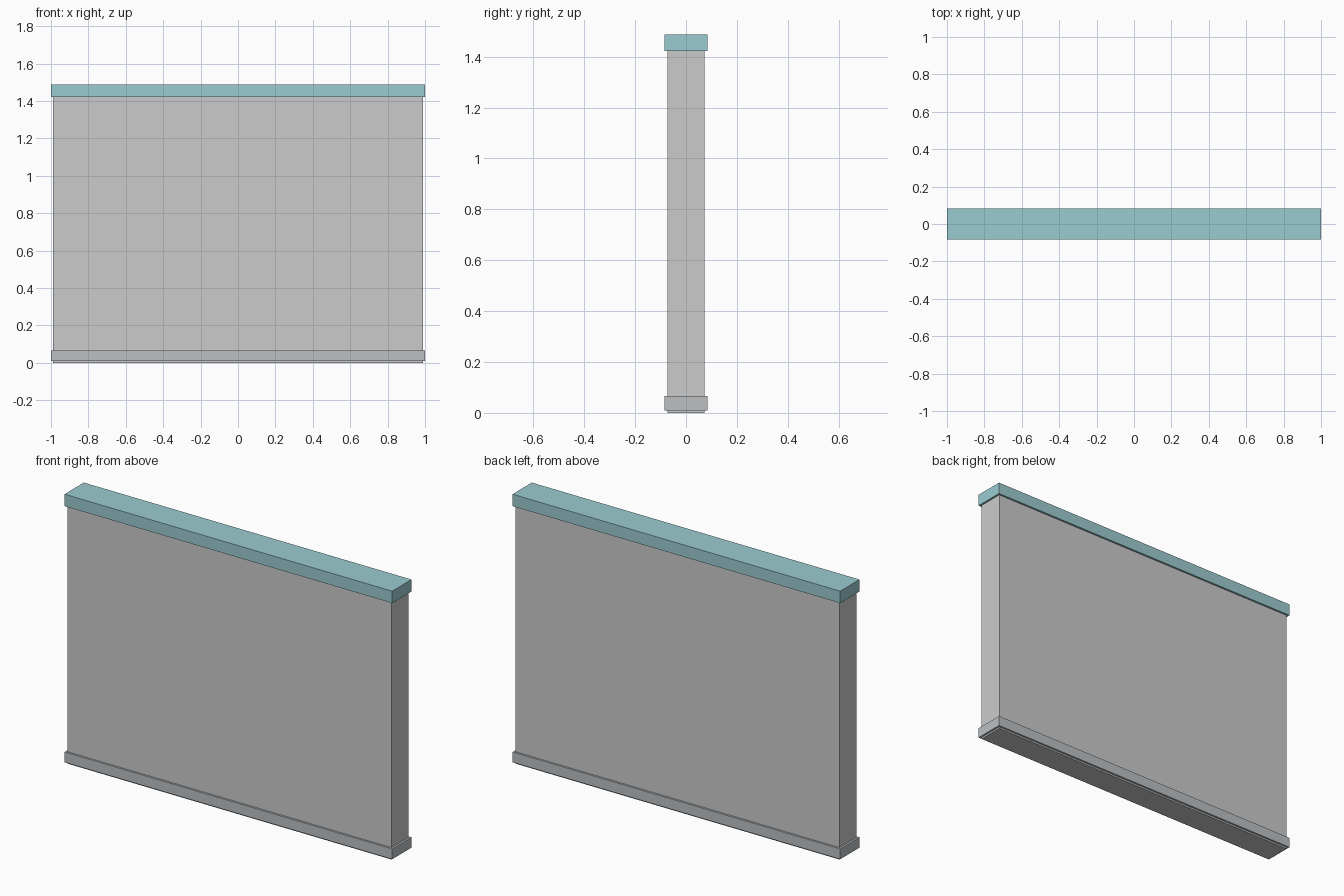
import bpy
import bmesh
from mathutils import Matrix

if "Cube" in bpy.data.objects:
    bpy.data.objects.remove(bpy.data.objects["Cube"])


def box(name, hx, hy, z0, z1, color=None):
    """Axis-aligned box centred on x and y, between heights z0 and z1."""
    bm = bmesh.new()
    bmesh.ops.create_cube(bm, size=1.0, matrix=(
        Matrix.Translation((0, 0, (z0 + z1) / 2))
        @ Matrix.Diagonal((2 * hx, 2 * hy, z1 - z0, 1))))
    mesh = bpy.data.meshes.new(name)
    bm.to_mesh(mesh)
    bm.free()
    obj = bpy.data.objects.new(name, mesh)
    bpy.context.collection.objects.link(obj)
    if color:
        mat = bpy.data.materials.new(name + "_color")
        mat.diffuse_color = (*color, 1)
        mat.use_nodes = True
        mat.node_tree.nodes["Principled BSDF"].inputs["Base Color"].default_value = mat.diffuse_color
        mesh.materials.append(mat)
    return obj


# Main wall slab
box("wall_panel", 0.989, 0.073, 0.0, 1.43)
# Skirting band, lifted slightly off the ground
box("base_trim", 1.0, 0.084, 0.009, 0.066, (0.5, 0.53, 0.55))
# Coloured coping along the top
box("top_cap", 1.0, 0.084, 1.422, 1.488, (0.33, 0.6, 0.64))
